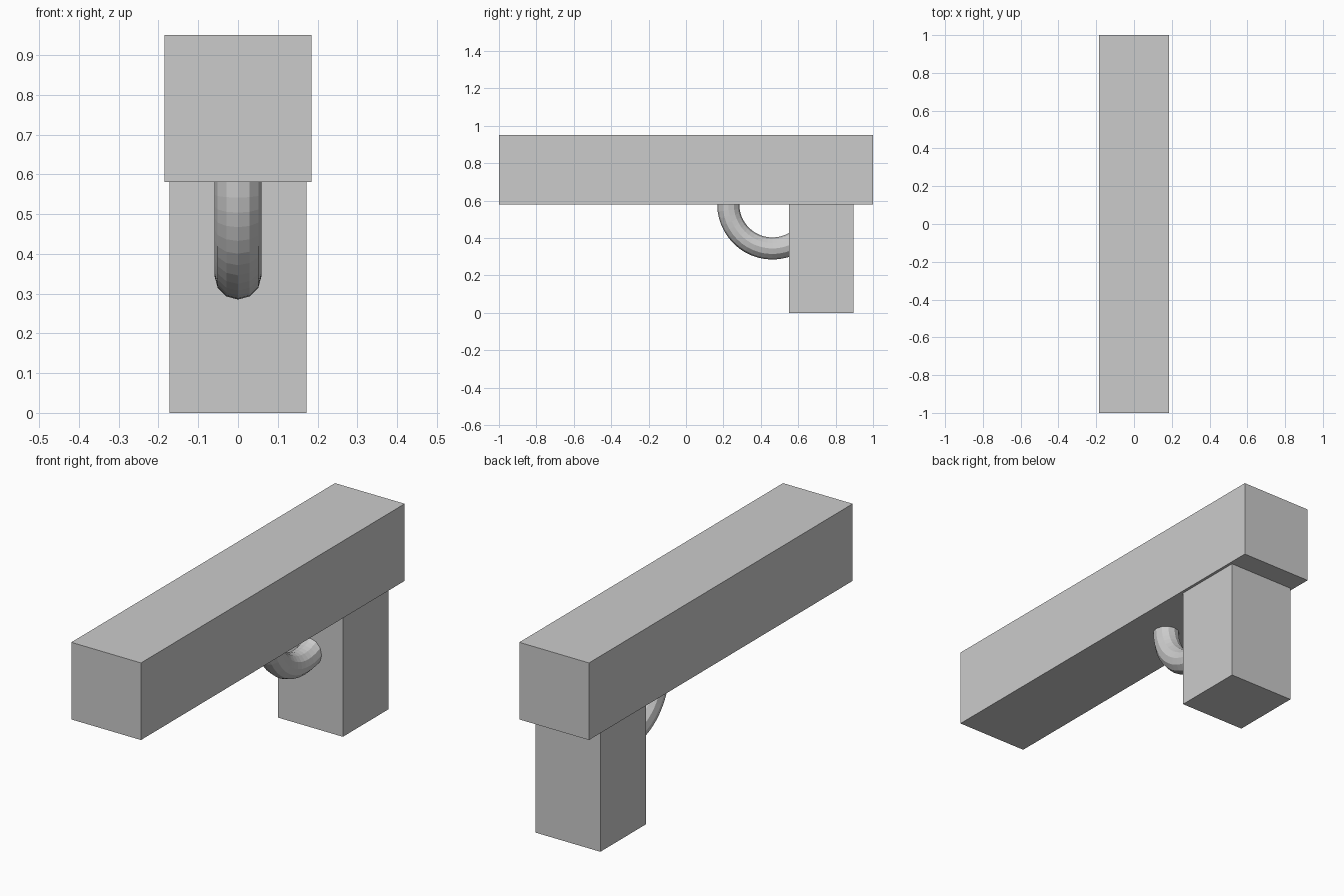
import bpy
from math import pi

if "Cube" in bpy.data.objects:
    bpy.data.objects.remove(bpy.data.objects["Cube"])


def box(name, lo, hi):
    centre = [(a + b) / 2 for a, b in zip(lo, hi)]
    bpy.ops.mesh.primitive_cube_add(size=1, location=centre)
    ob = bpy.context.object
    ob.name = name
    ob.scale = [b - a for a, b in zip(lo, hi)]
    bpy.ops.object.transform_apply(location=False, rotation=False, scale=True)
    return ob


# Long upper body and the handle below its back end
box("upper_body", (-0.185, -1, 0.58), (0.185, 1, 0.95))
box("handle", (-0.172, 0.55, 0), (0.172, 0.895, 0.58))

# Guard ring, upper half and rear sunk into the blocks
bpy.ops.mesh.primitive_torus_add(
    major_segments=48, minor_segments=12,
    major_radius=0.236, minor_radius=0.059,
    location=(0, 0.462, 0.58), rotation=(0, pi / 2, 0))
ring = bpy.context.object
ring.name = "guard_ring"
ring.data.shade_flat()
